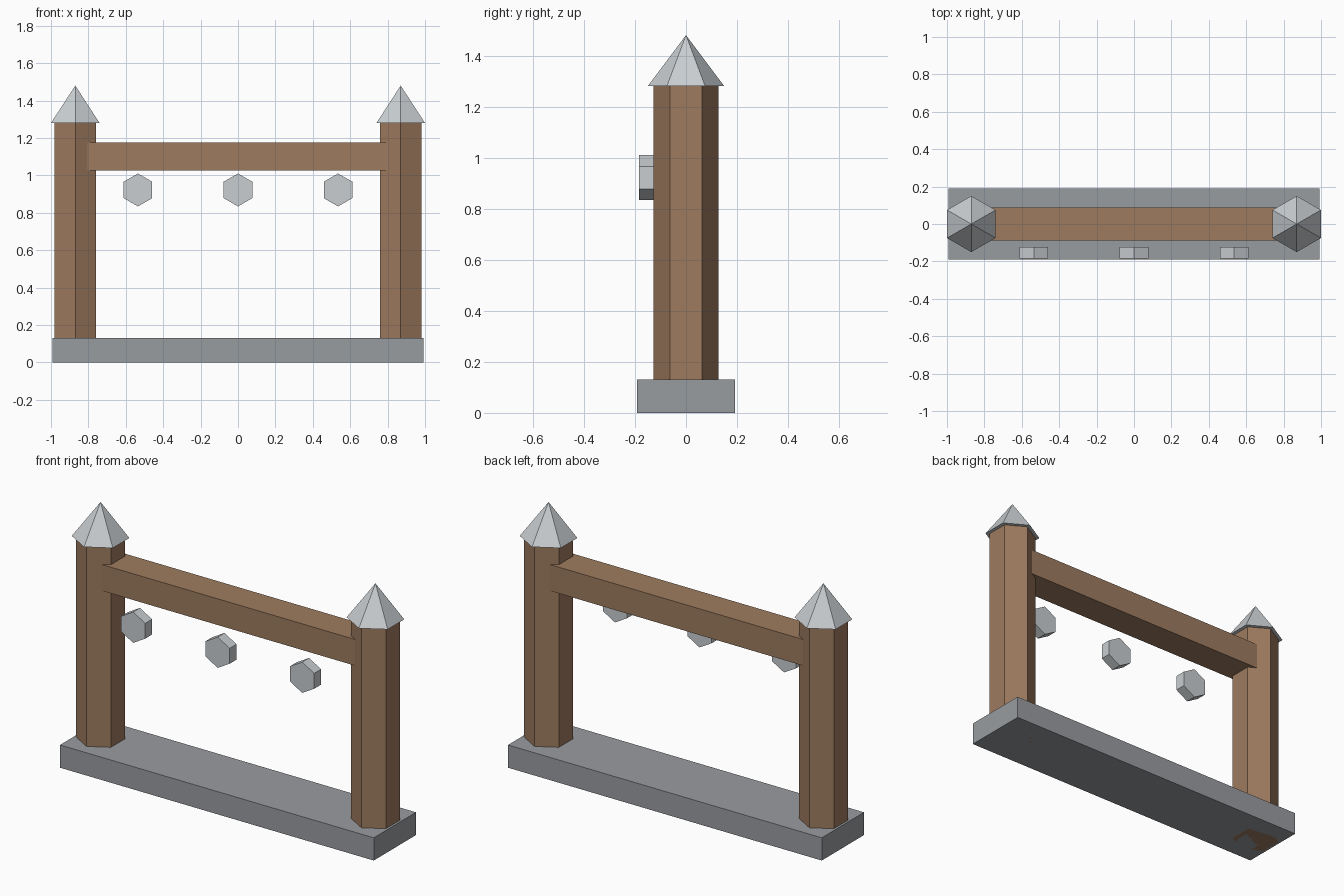
import bpy
import math

cube = bpy.data.objects.get("Cube")
if cube:
    bpy.data.objects.remove(cube, do_unlink=True)


def material(name, srgb):
    col = [((c / 255 + 0.055) / 1.055) ** 2.4 for c in srgb] + [1.0]
    m = bpy.data.materials.new(name)
    m.use_nodes = True
    m.diffuse_color = col
    m.node_tree.nodes["Principled BSDF"].inputs["Base Color"].default_value = col
    return m


wood = material("brown wood", (158, 123, 95))
stone = material("grey stone", (153, 156, 160))
metal = material("light metal", (201, 206, 209))


def finish(name, mat):
    ob = bpy.context.object
    ob.name = ob.data.name = name
    ob.data.materials.append(mat)
    return ob


def box(name, size, loc, mat):
    bpy.ops.mesh.primitive_cube_add(size=1, location=loc)
    ob = finish(name, mat)
    ob.scale = size
    return ob


def hexagon(name, r1, r2, depth, loc, mat, rot=(0, 0, 0)):
    bpy.ops.mesh.primitive_cone_add(vertices=6, radius1=r1, radius2=r2,
                                    depth=depth, location=loc, rotation=rot)
    return finish(name, mat)


# Base slab and top beam
BASE_H, POST_H, CAP_H, POST_X = 0.13, 1.28, 0.2, 0.87
box("base", (1.986, 0.382, BASE_H), (0, 0, BASE_H / 2), stone)
box("beam", (2 * POST_X, 0.178, 0.15), (0, 0, 1.1), wood)

# Hexagonal posts with pointed caps
for side, x in (("left", POST_X), ("right", -POST_X)):
    hexagon(side + "_post", 0.127, 0.127, POST_H, (x, 0, POST_H / 2), wood)
    hexagon(side + "_cap", 0.15, 0, CAP_H, (x, 0, POST_H + CAP_H / 2), metal)

# Row of hexagonal discs in front of the beam
for side, x in (("left", 0.535), ("middle", 0), ("right", -0.535)):
    hexagon(side + "_disc", 0.088, 0.088, 0.062, (x, -0.153, 0.922), metal,
            (math.pi / 2, 0, 0))
